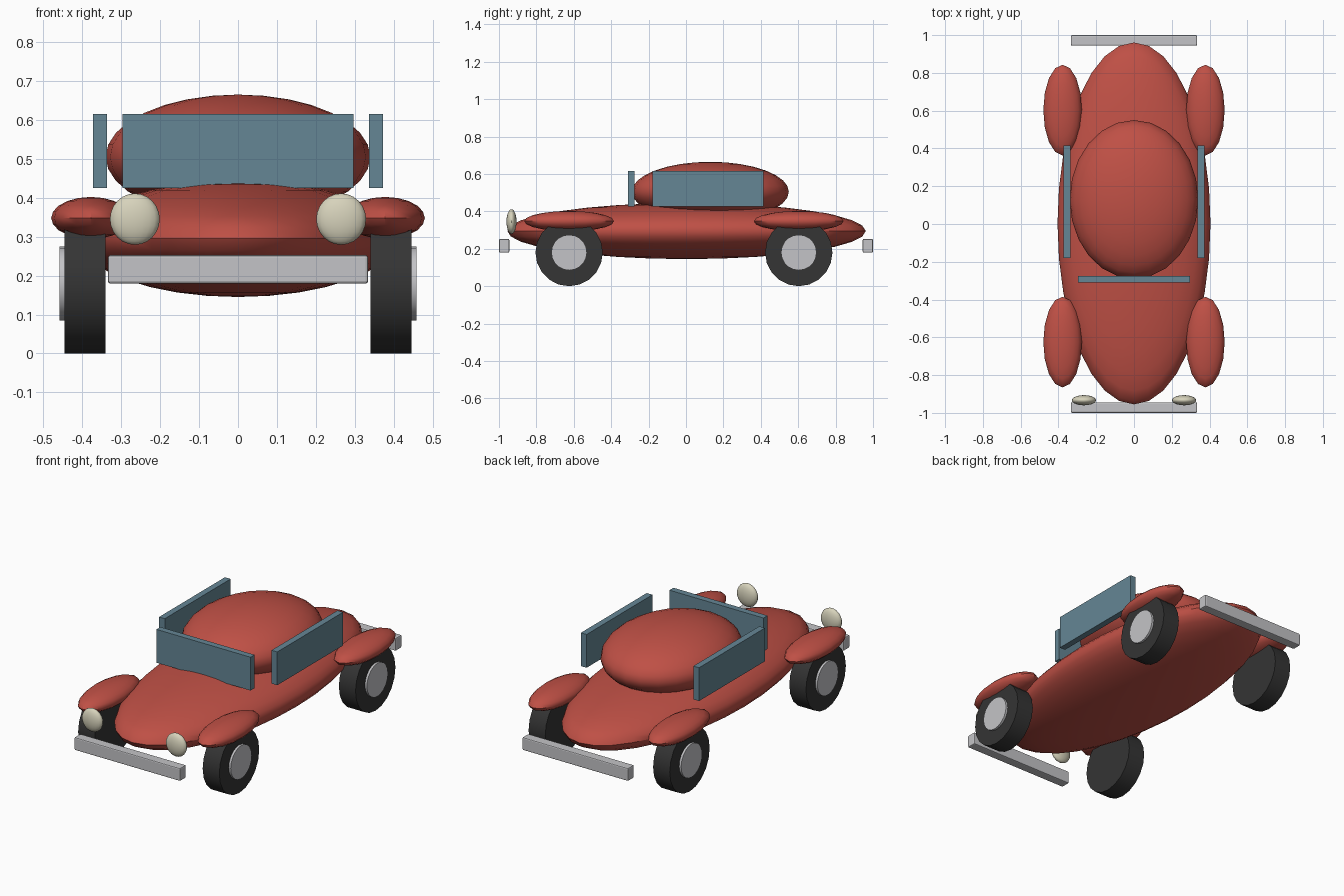
import bpy
import math

cube = bpy.data.objects.get("Cube")
if cube:
    bpy.data.objects.remove(cube, do_unlink=True)


def material(name, rgb):
    mat = bpy.data.materials.new(name)
    mat.use_nodes = True
    colour = (*rgb, 1.0)
    mat.diffuse_color = colour
    mat.node_tree.nodes["Principled BSDF"].inputs["Base Color"].default_value = colour
    return mat


RED = material("red_paint", (0.52, 0.08, 0.06))
GLASS = material("blue_glass", (0.13, 0.24, 0.30))
RUBBER = material("black_rubber", (0.035, 0.035, 0.035))
CHROME = material("grey_metal", (0.55, 0.55, 0.57))
LAMP = material("cream_lamp", (0.68, 0.65, 0.50))


def finish(name, mat, smooth=True):
    obj = bpy.context.object
    obj.name = name
    obj.data.materials.append(mat)
    bpy.ops.object.transform_apply(location=False, rotation=True, scale=True)
    if smooth:
        bpy.ops.object.shade_smooth_by_angle(angle=math.radians(40))
    return obj


def ellipsoid(name, centre, radii, mat, segments, rings):
    bpy.ops.mesh.primitive_uv_sphere_add(segments=segments, ring_count=rings, location=centre)
    bpy.context.object.scale = radii
    return finish(name, mat)


def box(name, centre, size, mat, bevel=0.0):
    bpy.ops.mesh.primitive_cube_add(size=1, location=centre)
    bpy.context.object.scale = size
    obj = finish(name, mat, smooth=False)
    if bevel:
        mod = obj.modifiers.new("soft_edges", "BEVEL")
        mod.width = bevel
        mod.segments = 2
    return obj


def disc(name, centre, radius, width, mat, sides):
    # Cylinder with its axle along x
    bpy.ops.mesh.primitive_cylinder_add(vertices=sides, radius=radius, depth=width,
                                        location=centre, rotation=(0, math.pi / 2, 0))
    return finish(name, mat)


# Body and cabin
ellipsoid("body", (0, 0.003, 0.295), (0.405, 0.958, 0.15), RED, 32, 16)
ellipsoid("cabin", (0, 0.13, 0.505), (0.34, 0.42, 0.16), RED, 24, 16)

# Windows
box("windscreen", (0, -0.293, 0.52), (0.594, 0.036, 0.19), GLASS)

# Bumpers
for end, y in (("front", -0.972), ("rear", 0.972)):
    box(end + "_bumper", (0, y, 0.216), (0.668, 0.055, 0.073), CHROME, 0.006)

for side, s in (("left", 1), ("right", -1)):
    box(side + "_window", (s * 0.355, 0.118, 0.52), (0.036, 0.594, 0.19), GLASS)
    ellipsoid(side + "_headlight", (s * 0.265, -0.933, 0.345), (0.064, 0.027, 0.066), LAMP, 20, 12)

    # Wheels, hubcaps and fenders
    for end, y in (("front", -0.625), ("rear", 0.603)):
        label = side + "_" + end
        disc(label + "_wheel", (s * 0.393, y, 0.18), 0.18, 0.105, RUBBER, 20)
        disc(label + "_hubcap", (s * 0.447, y, 0.18), 0.095, 0.022, CHROME, 20)
        ellipsoid(label + "_fender", (s * 0.378, y, 0.348), (0.102, 0.24, 0.054), RED, 16, 10)
